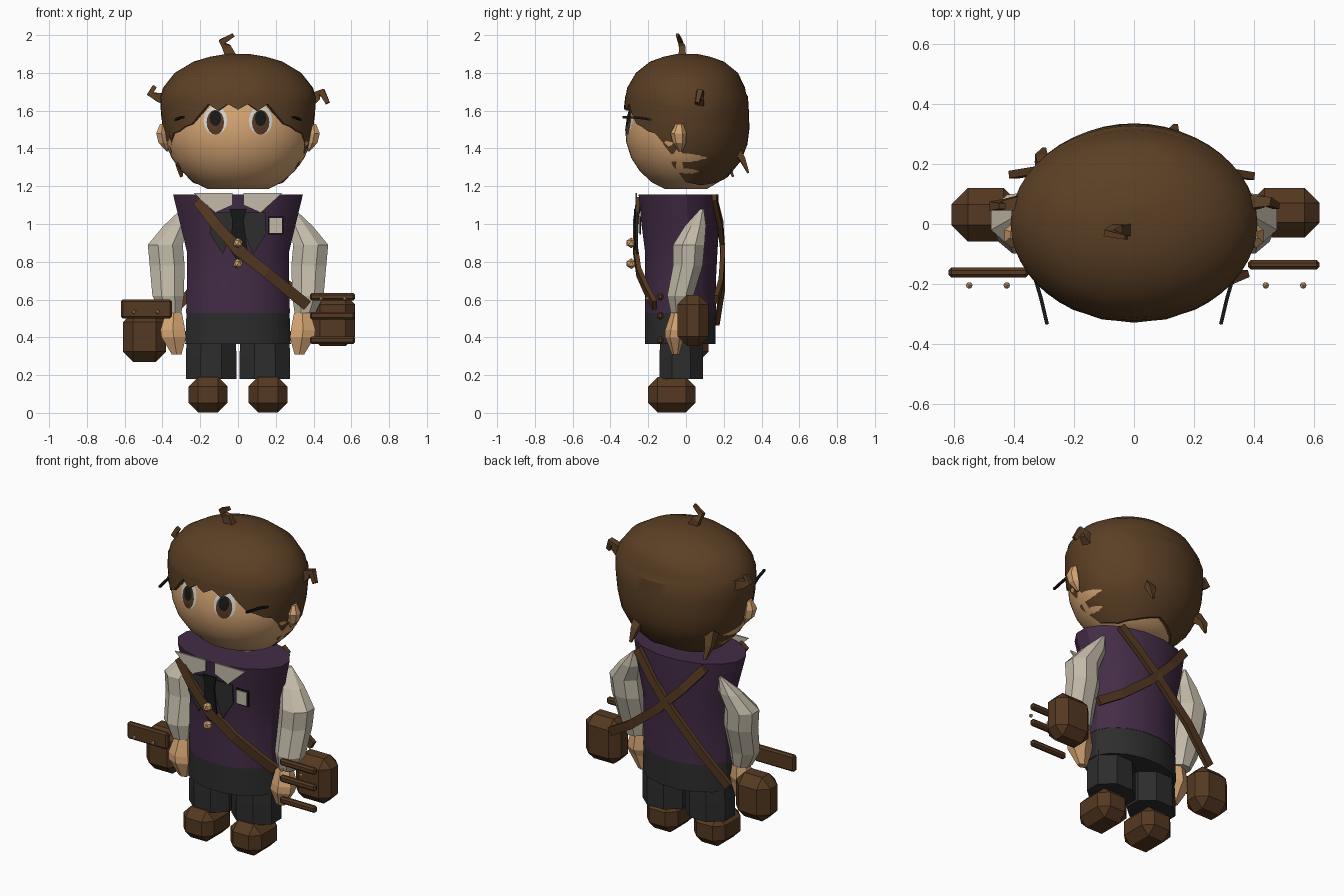
import bpy, bmesh, math
from mathutils import Vector

if "Cube" in bpy.data.objects:
    bpy.data.objects.remove(bpy.data.objects["Cube"])


def mat(name, c):
    m = bpy.data.materials.new(name)
    m.diffuse_color = (*c, 1)
    m.use_nodes = True
    m.node_tree.nodes["Principled BSDF"].inputs["Base Color"].default_value = m.diffuse_color
    return m


HAIR = mat("hair brown", (.105, .050, .018))
LEATHER = mat("leather brown", (.090, .040, .015))
SKIN = mat("skin tan", (.66, .37, .17))
VEST = mat("vest purple", (.056, .025, .062))
SHIRT = mat("shirt cream grey", (.55, .50, .40))
CLOTH = mat("trouser charcoal", (.026, .026, .027))
BLACK = mat("black", (.008, .009, .009))
WHITE = mat("eye white", (.66, .66, .64))


def finish(bm, name, material, smooth=0):
    bmesh.ops.recalc_face_normals(bm, faces=bm.faces)
    me = bpy.data.meshes.new(name)
    bm.to_mesh(me)
    bm.free()
    ob = bpy.data.objects.new(name, me)
    bpy.context.collection.objects.link(ob)
    me.materials.append(material)
    if smooth:
        bpy.ops.object.select_all(action='DESELECT')
        ob.select_set(True)
        bpy.context.view_layer.objects.active = ob
        bpy.ops.object.shade_smooth_by_angle(angle=math.radians(smooth))
    return ob


def loft(name, rings, material, smooth=0, cap=(True, True)):
    bm = bmesh.new()
    vs = [[bm.verts.new(p) for p in r] for r in rings]
    n = len(rings[0])
    for a, b in zip(vs, vs[1:]):
        for i in range(n):
            j = (i + 1) % n
            bm.faces.new((a[i], a[j], b[j], b[i]))
    if cap[0]:
        bm.faces.new(vs[0])
    if cap[1]:
        bm.faces.new(vs[-1])
    return finish(bm, name, material, smooth)


def oval(cx, cy, z, rx, ry, n=8, turn=.5, tilt=0):
    pts = []
    for i in range(n):
        a = 2 * math.pi * (i + turn) / n
        pts.append((cx + rx * math.cos(a), cy + ry * math.sin(a), z + tilt * math.sin(a)))
    return pts


def box(name, lo, hi, material, chamfer=0):
    bm = bmesh.new()
    bmesh.ops.create_cube(bm, size=1)
    for v in bm.verts:
        v.co = [(l + h) / 2 + c * (h - l) for l, h, c in zip(lo, hi, v.co)]
    if chamfer:
        bmesh.ops.bevel(bm, geom=bm.edges[:], offset=chamfer, segments=1, affect='EDGES')
    return finish(bm, name, material)


def strip(name, path, width, thick, material, normal=(0, 1, 0), taper=1.0):
    """Rectangular band swept along a path."""
    p = [Vector(q) for q in path]
    n = Vector(normal)
    rings = []
    for i, q in enumerate(p):
        t = (p[min(i + 1, len(p) - 1)] - p[max(i - 1, 0)]).normalized()
        w = t.cross(n).normalized()
        d = w.cross(t)
        s = 1 + (taper - 1) * i / (len(p) - 1)
        w, d = w * width * s / 2, d * thick * s / 2
        rings.append([q + w + d, q - w + d, q - w - d, q + w - d])
    return loft(name, rings, material)


def plate(name, outline, y, material, depth=.009):
    return loft(name, [[(x, y + k, z) for x, z in outline] for k in (0, depth)], material)


def ball(name, c, r, material):
    bm = bmesh.new()
    bmesh.ops.create_icosphere(bm, subdivisions=1, radius=r)
    bmesh.ops.translate(bm, verts=bm.verts, vec=c)
    return finish(bm, name, material)


def interp(table, v):
    if v <= table[0][0]:
        return table[0][1:]
    for a, b in zip(table, table[1:]):
        if v <= b[0]:
            t = (v - a[0]) / (b[0] - a[0])
            return [p + (q - p) * t for p, q in zip(a[1:], b[1:])]
    return table[-1][1:]


def egg(profile, z, a):
    """Point on the head; a = 0 faces front, grows toward +x."""
    rx, rf, rb = interp(profile, z)
    return Vector((rx * math.sin(a), -math.cos(a) * (rf if math.cos(a) > 0 else rb), z))


# Head: z, half width, front depth, back depth
FACE = [(1.185, .16, .11, .11), (1.22, .23, .18, .17), (1.28, .30, .245, .23), (1.35, .352, .29, .28),
        (1.43, .382, .316, .30), (1.5, .388, .322, .31), (1.57, .385, .312, .305), (1.65, .37, .29, .29),
        (1.75, .32, .24, .24)]
N = 48
ANG = [2 * math.pi * i / N for i in range(N)]
loft("head", [[egg(FACE, r[0], a) for a in ANG] for r in FACE], SKIN, 40)

# Hair: shell following the head with a jagged lower edge
SHELL = [(1.19, .19, .16, .14), (1.22, .24, .2, .19), (1.3, .32, .27, .275), (1.4, .376, .315, .322),
         (1.5, .398, .332, .336), (1.6, .41, .33, .333), (1.675, .412, .322, .328), (1.69, .405, .317, .318),
         (1.72, .398, .312, .313), (1.8, .335, .265, .275), (1.86, .235, .19, .2), (1.885, .15, .12, .13),
         (1.9, .06, .05, .06)]
EDGE = [(0, 1.605), (7.5, 1.635), (15, 1.60), (22.5, 1.635), (30, 1.58), (37.5, 1.53), (45, 1.515), (52.5, 1.49),
        (60, 1.48), (67.5, 1.43), (75, 1.31), (82.5, 1.26), (90, 1.22), (120, 1.205), (150, 1.22), (180, 1.25)]


def edge_z(a):
    d = math.degrees(a)
    return interp(EDGE, min(d, 360 - d))[0]


rings = [[egg(SHELL, edge_z(a), a) * .93 + Vector((0, 0, edge_z(a) * .07)) for a in ANG]]
for f in (0, .2, .4, .6, .8):
    rings.append([egg(SHELL, edge_z(a) + f * (1.675 - edge_z(a)), a) for a in ANG])
for z in (1.675, 1.69, 1.72, 1.76, 1.8, 1.83, 1.86, 1.885, 1.9):
    rings.append([egg(SHELL, z, a) for a in ANG])
loft("hair", rings, HAIR, 30, (False, True))

# Hair tufts
strip("top_tuft", [(-.035, -.02, 1.88), (-.06, -.02, 1.935), (-.085, -.03, 1.965), (-.025, -.045, 2.0)],
      .06, .04, HAIR, taper=.35)
strip("left_tuft", [(-.38, .07, 1.66), (-.42, .065, 1.67), (-.465, .06, 1.69), (-.44, .06, 1.73)],
      .06, .05, HAIR, taper=.4)
strip("right_tuft", [(.38, .07, 1.65), (.42, .075, 1.68), (.445, .075, 1.70), (.475, .06, 1.64)],
      .06, .05, HAIR, taper=.4)
strip("nape_tuft", [(.12, .25, 1.42), (.13, .30, 1.34), (.14, .33, 1.27)], .07, .05, HAIR, taper=.2)
strip("nape_tuft_left", [(-.29, .17, 1.38), (-.31, .22, 1.32), (-.30, .25, 1.25)], .07, .05, HAIR, taper=.2)


# Eye layers hug the face surface
def eye_layer(name, cx, cz, rx, rz, lift, material):
    bm = bmesh.new()

    def put(x, z):
        w, f, _ = interp(FACE, z)
        return bm.verts.new((x, -f * math.sqrt(1 - (x / w) ** 2) - lift, z))
    grid = [[put(cx + k * rx * math.cos(a), cz + k * rz * math.sin(a)) for a in ANG[::3]] for k in (.05, .5, 1)]
    bm.faces.new(grid[0])
    for p, q in zip(grid, grid[1:]):
        for i in range(len(p)):
            j = (i + 1) % len(p)
            bm.faces.new((p[i], p[j], q[j], q[i]))
    ob = finish(bm, name, material)
    if sum(f.normal.y for f in ob.data.polygons) > 0:
        ob.data.flip_normals()


for s, side in ((-1, "left"), (1, "right")):
    eye_layer(side + "_eye_white", s * .12, 1.548, .062, .077, .003, WHITE)
    eye_layer(side + "_iris", s * .12, 1.538, .046, .066, .006, LEATHER)
    eye_layer(side + "_pupil", s * .12, 1.56, .03, .042, .009, BLACK)
    # Ears and spectacle arms
    loft(side + "_ear", [oval(s * .375, -.03, 1.385, .005, .01, 6), oval(s * .395, -.035, 1.43, .03, .035, 6),
                         oval(s * .405, -.04, 1.48, .032, .042, 6), oval(s * .40, -.035, 1.53, .015, .02, 6)], SKIN)
    strip(side + "_spectacle_arm", [(s * .335, -.165, 1.55), (s * .31, -.25, 1.562), (s * .29, -.335, 1.566)],
          .012, .012, BLACK, (0, 0, 1))

    # Sleeves
    loft(side + "_sleeve", [oval(s * .355, -.03, .53, .06, .055), oval(s * .37, -.03, .62, .09, .075),
                            oval(s * .375, .01, .78, .10, .085), oval(s * .385, .015, .89, .10, .09),
                            oval(s * .33, .05, .99, .07, .06), oval(s * .29, .085, 1.08, .01, .01)], SHIRT)
    # Hands
    loft(side + "_hand", [oval(s * .325, -.055, .31, .03, .02, 6), oval(s * .34, -.06, .40, .075, .05, 6),
                          oval(s * .345, -.05, .44, .075, .06, 6), oval(s * .34, -.04, .53, .05, .04, 6)], SKIN)
    # Legs and shoes
    loft(side + "_trouser_leg", [oval(s * .142, -.025, z, rx, ry) for z, rx, ry in
                                 ((.18, .145, .125), (.30, .145, .125), (.40, .14, .12))], CLOTH)
    box(side + "_shoe", (s * .158 - .103, -.2, .003), (s * .158 + .103, .05, .19), LEATHER, .05)

    # Collar flaps and lapels
    plate(side + "_collar", [(s * x, z) for x, z in ((.03, 1.165), (.235, 1.165), (.12, 1.06), (.03, 1.10))],
          -.268, SHIRT)
    plate(side + "_lapel", [(s * x, z) for x, z in ((.03, 1.06), (.145, 1.06), (.15, .95), (.08, .84), (.03, .96))],
          -.262, CLOTH)

# Vest and hips
loft("vest", [oval(0, -.03, .53, .28, .192, 16), oval(0, -.03, .70, .275, .192, 16),
              oval(0, -.025, .85, .275, .195, 16), oval(0, -.03, 1.0, .312, .21, 16),
              oval(0, -.04, 1.155, .35, .215, 16)], VEST, 25)
loft("hips", [oval(0, -.03, .365, .285, .19, 16), oval(0, -.03, .53, .278, .19, 16)], CLOTH, 25)

# Tie, pocket and buttons
plate("tie", [(-.045, 1.08), (.045, 1.08), (.03, 1.02), (.05, .86), (0, .80), (-.04, .86), (-.03, 1.02)], -.275, BLACK)
plate("pocket_trim", [(.158, .945), (.242, .945), (.242, 1.04), (.158, 1.04)], -.246, BLACK)
plate("pocket", [(.168, .953), (.234, .953), (.234, 1.032), (.168, 1.032)], -.252, SHIRT)
for z in (.90, .79):
    ball("button", (0, -.29, z), .028, SKIN)

# Straps across chest and back
strip("front_strap", [(-.215, -.25, 1.125), (-.12, -.268, 1.0), (0, -.268, .865), (.15, -.25, .745),
                      (.26, -.21, .655), (.365, -.165, .57)], .058, .025, LEATHER)
strip("back_strap_right", [(-.23, .15, 1.14), (-.11, .185, 1.0), (.05, .195, .84), (.24, .185, .69), (.39, .16, .60)],
      .05, .025, LEATHER)
strip("back_strap_left", [(.22, .15, 1.14), (.1, .18, 1.0), (-.03, .195, .86), (-.22, .195, .67), (-.4, .165, .48)],
      .05, .025, LEATHER)

# Bags with flaps, bars and studs
box("left_bag", (-.61, -.058, .27), (-.38, .12, .535), LEATHER, .055)
box("left_bag_flap", (-.62, -.178, .50), (-.35, -.145, .60), LEATHER, .01)
box("right_bag", (.385, -.045, .355), (.62, .12, .625), LEATHER, .05)
for z in (.385, .515, .615):
    box("right_bag_bar", (.38, -.152, z - .02), (.62, -.12, z + .02), LEATHER, .01)
for x, z in ((-.55, .535), (-.425, .535), (.44, .605), (.565, .605)):
    ball("bag_stud", (x, -.205, z), .012, SKIN)
